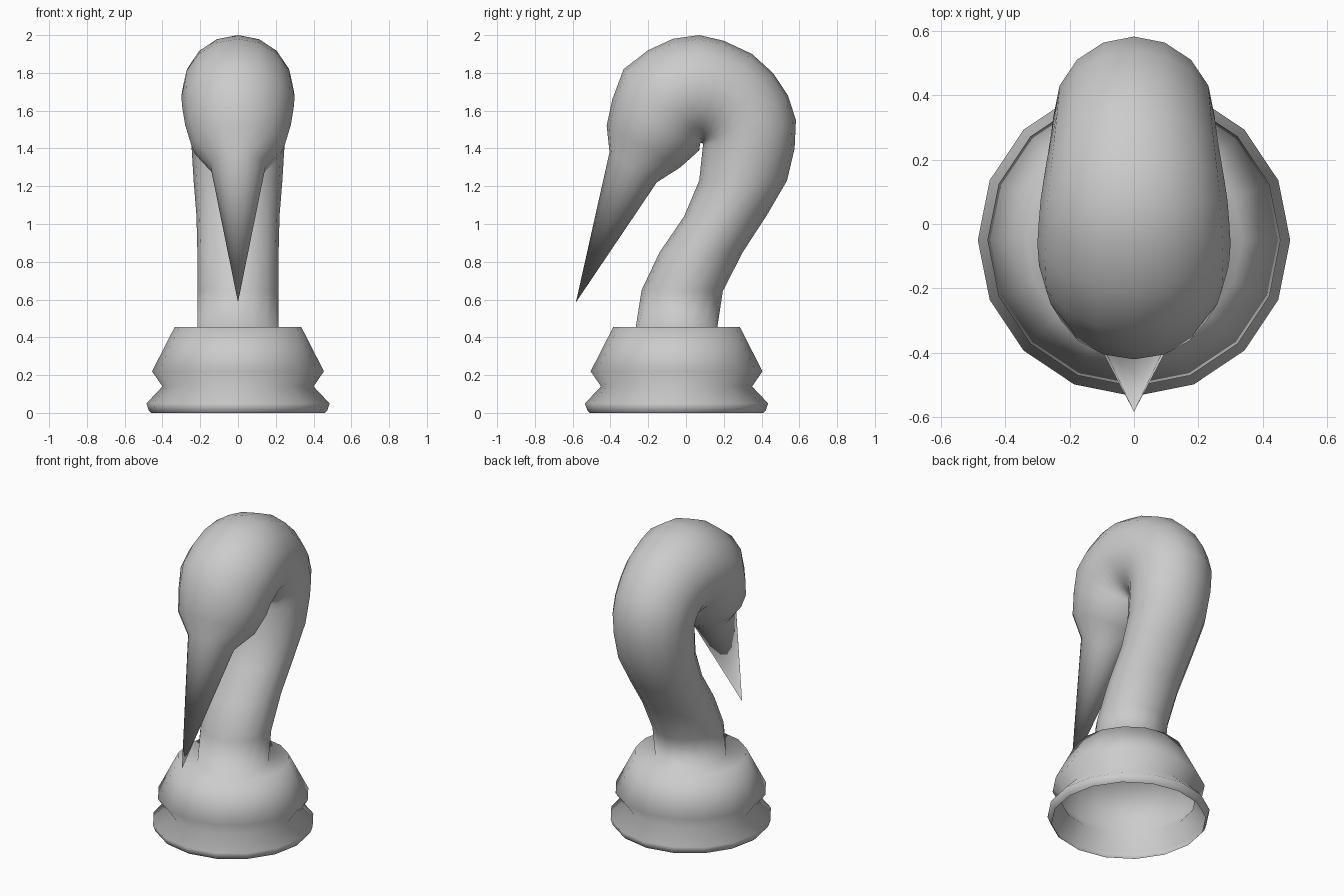
import bpy, bmesh, math

SIDES = 16
bm = bmesh.new()


def ring(front, back, half_width):
    """Elliptical loop given by its two (y, z) ends in side view and its x half width."""
    cy, cz = (front[0] + back[0]) / 2, (front[1] + back[1]) / 2
    hy, hz = (back[0] - front[0]) / 2, (back[1] - front[1]) / 2
    loop = []
    for i in range(SIDES):
        a = 2 * math.pi * i / SIDES
        c, s = math.cos(a), math.sin(a)
        loop.append(bm.verts.new((half_width * c, cy + hy * s, cz + hz * s)))
    return loop


def bridge(a, b):
    for i in range(SIDES):
        j = (i + 1) % SIDES
        bm.faces.new((a[i], a[j], b[j], b[i]))


# Turned base, open underneath: (radius, height)
CY = -0.05
base = [(0.46, 0), (0.472, 0.012), (0.485, 0.05), (0.40, 0.14), (0.455, 0.22), (0.335, 0.455)]
sections = [((CY - r, z), (CY + r, z), r) for r, z in base]

# Neck, curled head and beak root: inner end, outer end, half width
sections += [
    ((-0.267, 0.448), (0.165, 0.448), 0.215),
    ((-0.235, 0.65), (0.195, 0.645), 0.215),
    ((-0.14, 0.85), (0.30, 0.85), 0.215),
    ((-0.01, 1.04), (0.43, 1.05), 0.22),
    ((0.07, 1.23), (0.535, 1.23), 0.235),
    ((0.087, 1.39), (0.575, 1.40), 0.245),
    ((0.09, 1.415), (0.582, 1.55), 0.25),
    ((0.09, 1.42), (0.54, 1.68), 0.253),
    ((0.088, 1.425), (0.46, 1.80), 0.258),
    ((0.086, 1.428), (0.35, 1.90), 0.267),
    ((0.084, 1.43), (0.20, 1.97), 0.28),
    ((0.08, 1.43), (0.07, 2.00), 0.29),
    ((0.077, 1.428), (-0.07, 1.98), 0.296),
    ((0.075, 1.424), (-0.20, 1.92), 0.30),
    ((0.073, 1.415), (-0.33, 1.82), 0.295),
    ((0.07, 1.39), (-0.39, 1.66), 0.28),
    ((-0.03, 1.30), (-0.42, 1.52), 0.245),
    ((-0.155, 1.22), (-0.405, 1.38), 0.145),
]
loops = [ring(*s) for s in sections]
for a, b in zip(loops, loops[1:]):
    bridge(a, b)

# Pointed beak
tip = bm.verts.new((0, -0.583, 0.585))
last = loops[-1]
for i in range(SIDES):
    bm.faces.new((last[i], last[(i + 1) % SIDES], tip))

for f in bm.faces:
    f.smooth = True
mesh = bpy.data.meshes.new("bird_chess_piece")
bm.to_mesh(mesh)
bm.free()
obj = bpy.data.objects.new("bird_chess_piece", mesh)
bpy.context.collection.objects.link(obj)
